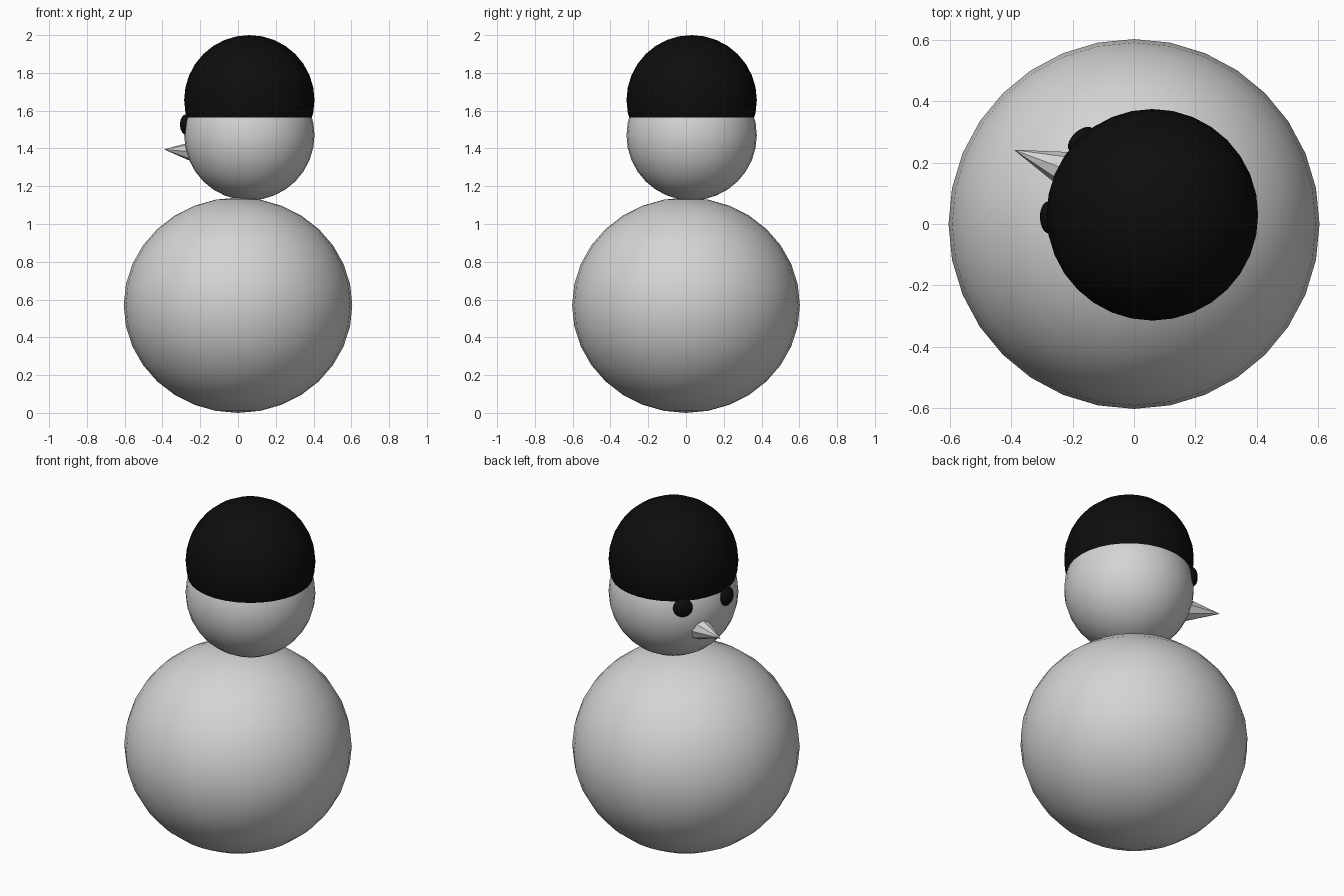
import bpy
import math
from mathutils import Vector

if "Cube" in bpy.data.objects:
    bpy.data.objects.remove(bpy.data.objects["Cube"])


def material(name, value):
    m = bpy.data.materials.new(name)
    m.diffuse_color = (value, value, value, 1)
    m.use_nodes = True
    m.node_tree.nodes["Principled BSDF"].inputs["Base Color"].default_value = m.diffuse_color
    return m


SNOW = material("snow_grey", 0.66)
BLACK = material("coal_black", 0.004)


def ball(name, centre, radii, mat, turn=0.0, segments=32, rings=16):
    """Smooth ellipsoid, turned about z."""
    bpy.ops.mesh.primitive_uv_sphere_add(
        segments=segments, ring_count=rings, radius=1,
        location=centre, rotation=(0, 0, turn))
    ob = bpy.context.object
    ob.name = name
    ob.scale = radii
    bpy.ops.object.transform_apply(location=False, rotation=False, scale=True)
    bpy.ops.object.shade_smooth()
    ob.data.materials.append(mat)
    return ob


# Slightly squashed body
ball("body", (0, 0, 0.57), (0.605, 0.603, 0.57), SNOW)

# Head, and a cap made from an equal ball sunk into it
HX, HY = 0.06, 0.03
FACE = math.radians(157.5)   # direction the face looks
ball("head", (HX, HY, 1.47), (0.345, 0.345, 0.345), SNOW, FACE)
ball("cap", (HX, HY, 1.656), (0.345, 0.345, 0.344), BLACK, FACE)

# Flattened button eyes either side of the face direction
for name, side in (("left_eye", -1), ("right_eye", 1)):
    a = FACE + side * math.radians(24)
    ball(name, (HX + 0.337 * math.cos(a), HY + 0.337 * math.sin(a), 1.527),
         (0.03, 0.053, 0.053), BLACK, a, 20, 12)

# Faceted pointed nose, base buried in the head
tip = Vector((-0.392, 0.242, 1.395))
a = math.radians(159.4)
axis = Vector((math.cos(a), math.sin(a), 0.07)).normalized()
length = 0.21
bpy.ops.mesh.primitive_cone_add(
    vertices=8, radius1=0.069, radius2=0, depth=length,
    location=tip - axis * length / 2)
nose = bpy.context.object
nose.name = "nose"
nose.rotation_euler = axis.to_track_quat('Z', 'Y').to_euler()
nose.data.materials.append(SNOW)
